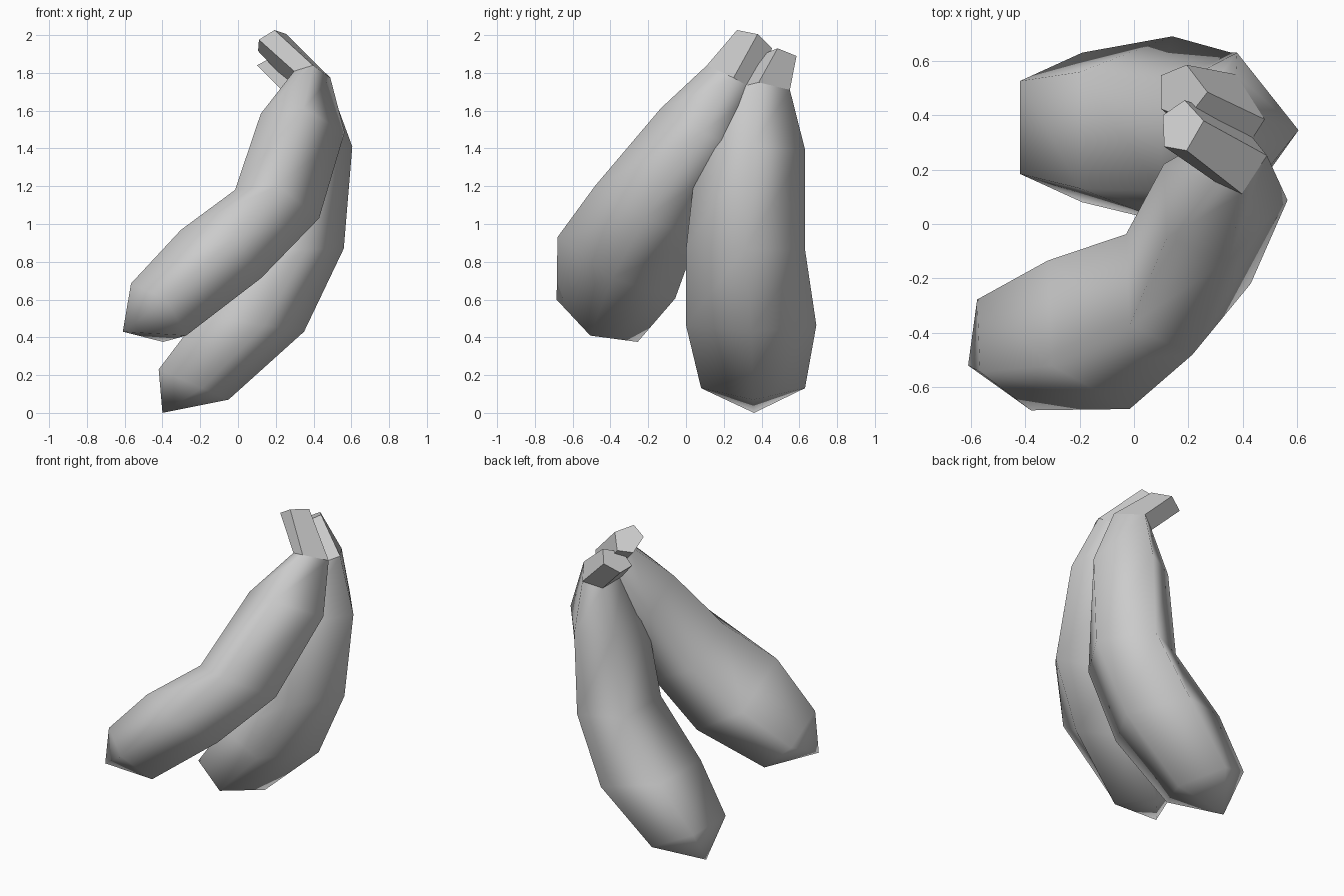
import bpy, bmesh, math
from mathutils import Matrix, Vector

if "Cube" in bpy.data.objects:
    bpy.data.objects.remove(bpy.data.objects["Cube"])

TIP = Vector((-0.40, 0.36, 0.0))

# Rings from blossom end to stem:
# outer (x, z), inner (x, z), depth of the widest point, centre y, half width
BACK_RINGS = [
    ((-0.05, 0.07), (-0.42, 0.23), 0.38, 0.355, 0.275),
    ((0.35, 0.43), (-0.20, 0.52), 0.38, 0.345, 0.345),
    ((0.56, 0.87), (0.10, 0.86), 0.44, 0.315, 0.315),
    ((0.605, 1.41), (0.17, 1.38), 0.52, 0.345, 0.285),
    ((0.48, 1.75), (0.27, 1.67), 0.5, 0.385, 0.165),
    ((0.27, 1.93), (0.10, 1.84), 0.45, 0.485, 0.10),
]
FRONT_RINGS = [
    ((-0.05, 0.05), (-0.40, 0.23), 0.38, 0.37, 0.255),
    ((0.30, 0.46), (-0.18, 0.55), 0.35, 0.315, 0.37),
    ((0.55, 0.89), (0.07, 0.87), 0.5, 0.31, 0.32),
    ((0.59, 1.48), (0.12, 1.42), 0.5, 0.37, 0.26),
    ((0.45, 1.81), (0.25, 1.76), 0.5, 0.385, 0.16),
    ((0.16, 2.04), (0.02, 1.94), 0.45, 0.40, 0.11),
]

skin = bpy.data.materials.new("light grey skin")
skin.use_nodes = True
grey = (0.6, 0.6, 0.6, 1)
skin.diffuse_color = grey
skin.node_tree.nodes["Principled BSDF"].inputs["Base Color"].default_value = grey


def ring_points(outer, inner, side, y, half_width):
    """Five-sided section with one ridge outside and two inside."""
    out, inn = Vector((outer[0], y, outer[1])), Vector((inner[0], y, inner[1]))
    section = [(0, 0), (side, 1), (1, 0.62), (1, -0.62), (side, -1)]
    for depth, across in section:
        p = out.lerp(inn, depth)
        p.y += half_width * across
        yield p


def banana(name, rings, matrix):
    bm = bmesh.new()
    tip = bm.verts.new(TIP)
    loops = [[bm.verts.new(p) for p in ring_points(*r)] for r in rings]
    sides = len(loops[0])
    # blossom end
    for i in range(sides):
        bm.faces.new((tip, loops[0][i], loops[0][(i + 1) % sides])).smooth = True
    # smooth body, then flat stem
    for k in range(len(loops) - 1):
        a, b = loops[k], loops[k + 1]
        for i in range(sides):
            j = (i + 1) % sides
            f = bm.faces.new((a[i], b[i], b[j], a[j]))
            f.smooth = k < len(loops) - 2
    bm.faces.new(loops[-1])
    bmesh.ops.recalc_face_normals(bm, faces=bm.faces)
    bm.transform(matrix)
    mesh = bpy.data.meshes.new(name)
    bm.to_mesh(mesh)
    bm.free()
    mesh.materials.append(skin)
    obj = bpy.data.objects.new(name, mesh)
    bpy.context.collection.objects.link(obj)


# Second, slightly smaller fruit swings forward from the same bunch
swing = (Matrix.Translation((-0.61, -0.52, 0.43))
         @ Matrix.Rotation(math.radians(-3), 4, 'Z')
         @ Matrix.Rotation(math.radians(10), 4, 'Y')
         @ Matrix.Rotation(math.radians(-28), 4, 'X')
         @ Matrix.Scale(0.95, 4)
         @ Matrix.Translation(-TIP))
banana("back_banana", BACK_RINGS, Matrix.Identity(4))
banana("front_banana", FRONT_RINGS, swing)
